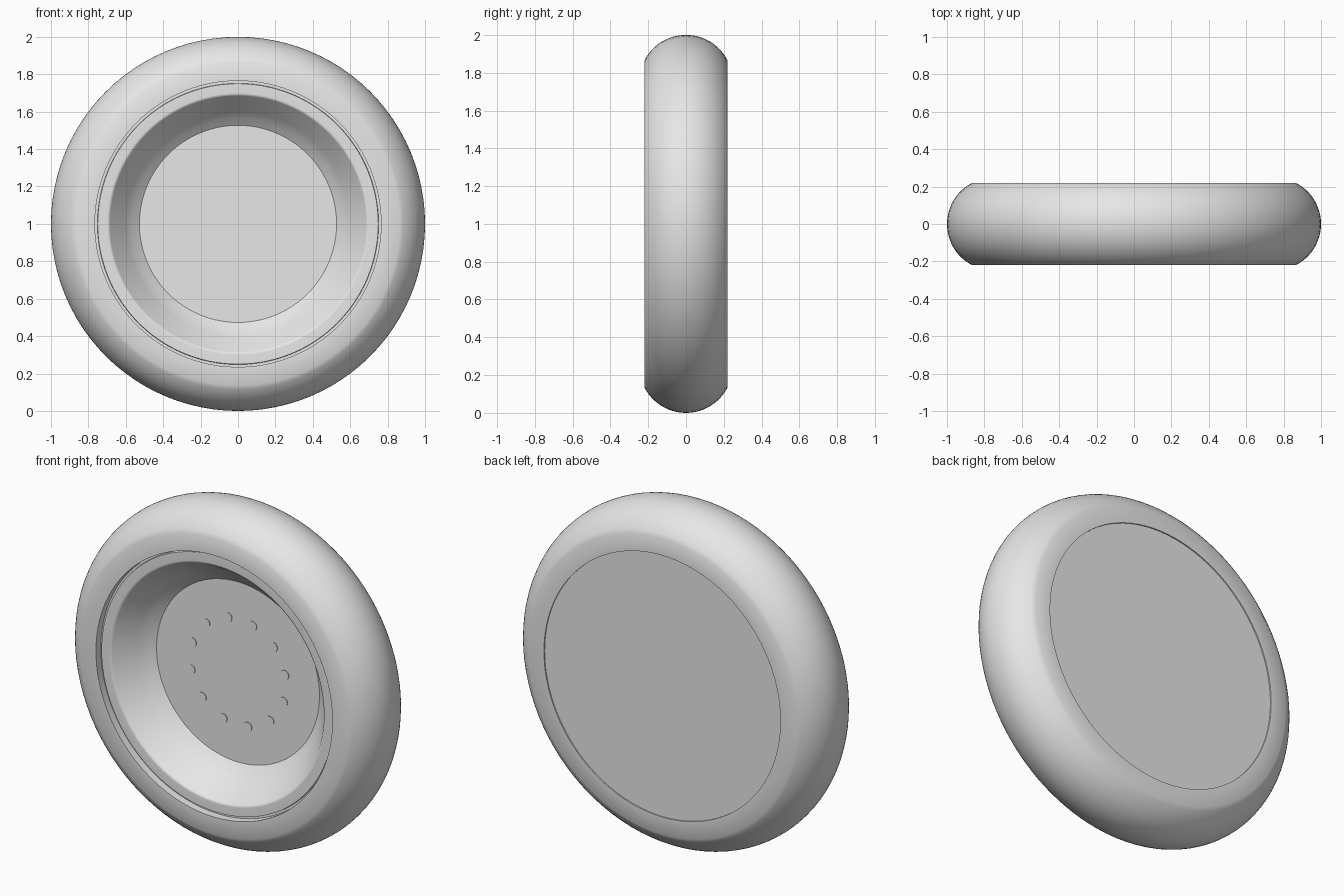
import bpy, bmesh, math
from mathutils import Matrix, Vector

if "Cube" in bpy.data.objects:
    bpy.data.objects.remove(bpy.data.objects["Cube"], do_unlink=True)

CENTRE = Vector((0, 0, 1))
SEGMENTS = 96

grey = bpy.data.materials.new("light grey")
grey.use_nodes = True
colour = (0.8, 0.8, 0.8, 1)
grey.diffuse_color = colour
grey.node_tree.nodes["Principled BSDF"].inputs["Base Color"].default_value = colour


def finish(name, bm, angle=30):
    """Turn a bmesh into a named, shaded object."""
    mesh = bpy.data.meshes.new(name)
    bm.to_mesh(mesh)
    bm.free()
    mesh.materials.append(grey)
    obj = bpy.data.objects.new(name, mesh)
    bpy.context.collection.objects.link(obj)
    bpy.ops.object.select_all(action="DESELECT")
    obj.select_set(True)
    bpy.context.view_layer.objects.active = obj
    bpy.ops.object.shade_smooth_by_angle(angle=math.radians(angle))
    return obj


def lathe(name, profile, closed=False):
    """Spin (radius, y) points around the wheel axle."""
    bm = bmesh.new()
    verts = [bm.verts.new((r, y, 1)) for r, y in profile]
    pairs = list(zip(verts, verts[1:]))
    if closed:
        pairs.append((verts[-1], verts[0]))
    edges = [bm.edges.new(p) for p in pairs]
    bmesh.ops.spin(bm, geom=verts + edges, cent=CENTRE, axis=(0, 1, 0),
                   angle=math.tau, steps=SEGMENTS)
    bmesh.ops.remove_doubles(bm, verts=bm.verts, dist=1e-4)
    bmesh.ops.recalc_face_normals(bm, faces=bm.faces)
    return finish(name, bm)


def disc(name, radius, y, depth, offset=(0, 0), sides=SEGMENTS):
    """Flat cylinder lying across the axle, centred at height y."""
    bm = bmesh.new()
    place = (Matrix.Translation(CENTRE + Vector((offset[0], y, offset[1])))
             @ Matrix.Rotation(math.pi / 2, 4, "X"))
    bmesh.ops.create_cone(bm, cap_ends=True, segments=sides, radius1=radius,
                          radius2=radius, depth=depth, matrix=place)
    return finish(name, bm)


# Tyre: rounded tread, flat sidewalls and a bore
HALF, ARC = 0.22, 0.247
sweep = math.asin(HALF / ARC)
tread = [(1 - ARC + ARC * math.cos(a), ARC * math.sin(a))
         for a in (sweep * i / 12 for i in range(-12, 13))]
lathe("tyre", tread + [(0.765, HALF), (0.765, -HALF)], closed=True)

# Rim: rounded lip, sloping dish and a flared foot that meets the hub
lip = [(0.70 + 0.02 * math.cos(a), -0.17 + 0.02 * math.sin(a))
       for a in (-math.pi / 2 - math.radians(50) * i / 5 for i in range(6))]
lathe("rim", [(0.765, -0.175), (0.752, -0.175), (0.75, -0.19)] + lip
      + [(0.60, -0.065), (0.565, -0.03), (0.527, 0.0), (0.527, 0.02)])

# Hub face and closed back
disc("hub_face", 0.53, 0.01, 0.02)
disc("back_plate", 0.765, 0.203, 0.02)

# Ring of low lug bolts
BOLTS = 12
for i in range(BOLTS):
    a = math.radians(12) + math.tau * i / BOLTS
    disc(f"lug_bolt_{i + 1}", 0.027, 0, 0.008,
         (0.31 * math.cos(a), 0.31 * math.sin(a)), 16)
